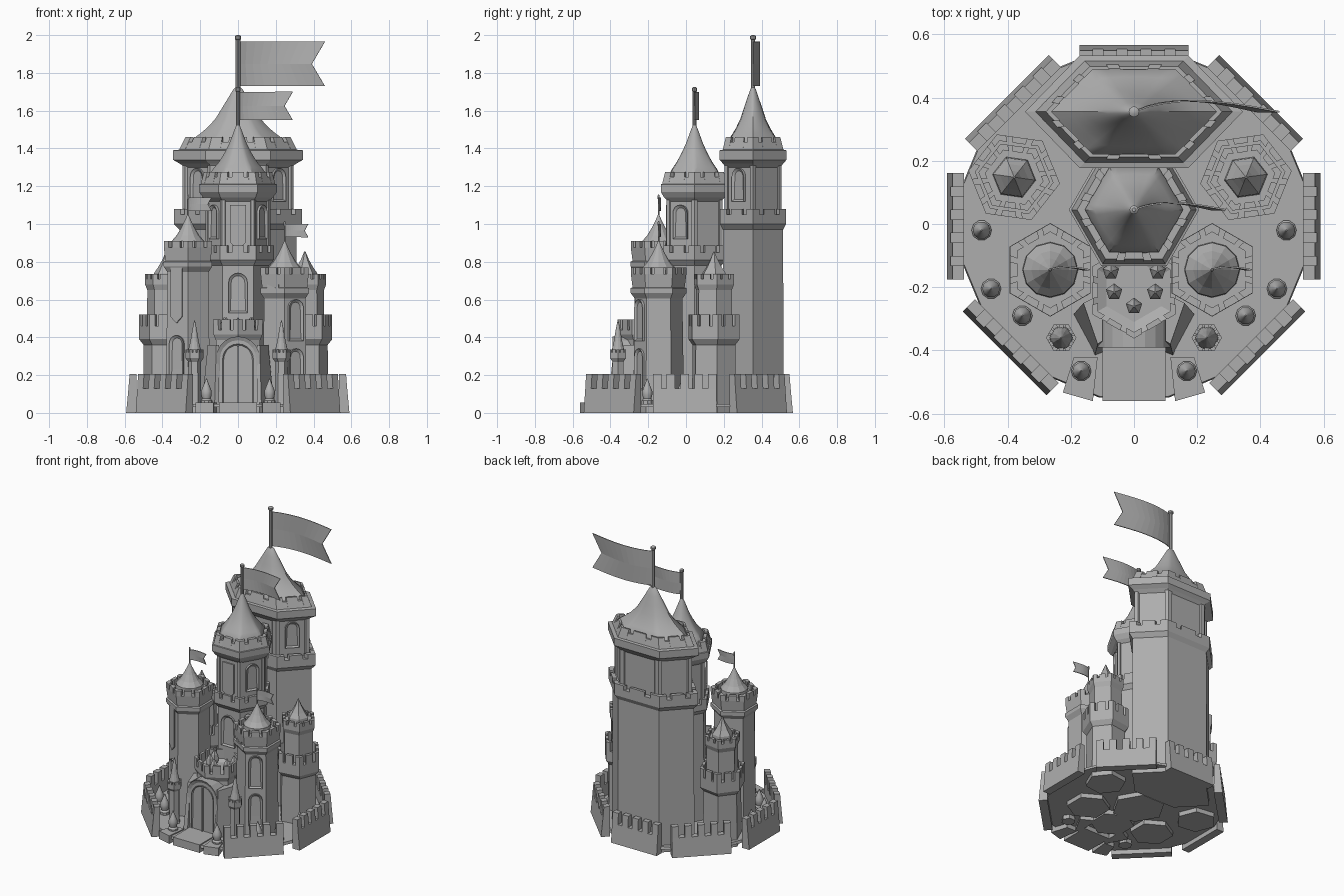
import bpy, bmesh
from math import sin, cos, pi, radians
from mathutils import Vector

cube = bpy.data.objects.get("Cube")
if cube:
    bpy.data.objects.remove(cube)

stone = bpy.data.materials.new("stone grey")
stone.use_nodes = True
GREY = (0.42, 0.42, 0.42, 1)
stone.diffuse_color = GREY
stone.node_tree.nodes["Principled BSDF"].inputs["Base Color"].default_value = GREY


def finish(name, bm, smooth=False):
    bmesh.ops.recalc_face_normals(bm, faces=bm.faces)
    mesh = bpy.data.meshes.new(name)
    bm.to_mesh(mesh)
    bm.free()
    mesh.materials.append(stone)
    ob = bpy.data.objects.new(name, mesh)
    bpy.context.scene.collection.objects.link(ob)
    if smooth:
        bpy.ops.object.select_all(action='DESELECT')
        bpy.context.view_layer.objects.active = ob
        ob.select_set(True)
        bpy.ops.object.shade_smooth_by_angle(angle=radians(35))
    return ob


def lathe(name, cx, cy, rows, sides=6, rot=0, sx=1, hexed=False, smooth=False):
    """Stack rings of (radius, z); hexed rings blend from hexagon to circle."""
    bm = bmesh.new()
    rings = []
    for k, (r, z) in enumerate(rows):
        ring = []
        for i in range(sides):
            a = 2 * pi * i / sides
            mix = max(0, 1 - 1.3 * k / len(rows)) if hexed else 0
            f = 1 - mix + mix * cos(pi / 6) / cos(a % (pi / 3) - pi / 6)
            ring.append(bm.verts.new((cx + r * f * cos(a + rot) * sx, cy + r * f * sin(a + rot), z)))
        rings.append(ring)
    for low, high in zip(rings, rings[1:]):
        for i in range(sides):
            j = (i + 1) % sides
            bm.faces.new((low[i], low[j], high[j], high[i]))
    bm.faces.new(rings[0])
    bm.faces.new(rings[-1])
    return finish(name, bm, smooth)


def add_block(bm, bottom, top):
    v = [bm.verts.new(p) for p in list(bottom) + list(top)]
    for f in ((3, 2, 1, 0), (4, 5, 6, 7), (0, 1, 5, 4), (1, 2, 6, 5), (2, 3, 7, 6), (3, 0, 4, 7)):
        bm.faces.new([v[i] for i in f])


def merlons(name, cx, cy, r0, r1, r_in, z0, z1, rot=0, sx=1, spans=((0, .2), (.33, .67), (.8, 1))):
    """Blocks along the six edges; those at the corners share a mitre."""
    bm = bmesh.new()

    def pt(r, i, t, z):
        p = [Vector((cx + r * cos(rot + k * pi / 3) * sx, cy + r * sin(rot + k * pi / 3), z)) for k in (i, i + 1)]
        return p[0].lerp(p[1], t)
    for i in range(6):
        for a, b in spans:
            add_block(bm, *[[pt(ro, i, a, z), pt(ro, i, b, z), pt(r_in, i, b, z), pt(r_in, i, a, z)]
                            for ro, z in ((r0, z0), (r1, z1))])
    finish(name, bm)


def arch(name, x, y, z, w, h, angle, depth=.025, rim=.014):
    """Round-headed opening with raised frame, facing the given direction."""
    n = Vector((cos(angle), sin(angle), 0))
    side = Vector((-n.y, n.x, 0))
    pts = [(-w, 0), (w, 0)] + [(w * cos(pi * i / 10), h - w + w * sin(pi * i / 10)) for i in range(11)]
    bm = bmesh.new()
    base = Vector((x, y, z)) - n * depth * .5
    back = [bm.verts.new(base + side * s + Vector((0, 0, t))) for s, t in pts]
    front = [bm.verts.new(v.co + n * depth) for v in back]
    for i in range(len(pts)):
        j = (i + 1) % len(pts)
        bm.faces.new((back[i], back[j], front[j], front[i]))
    bm.faces.new(back)
    face = bm.faces.new(front)
    bmesh.ops.remove_doubles(bm, verts=bm.verts, dist=.0001)
    bmesh.ops.inset_region(bm, faces=[face], thickness=rim)
    bmesh.ops.translate(bm, verts=face.verts, vec=-n * .01)
    finish(name, bm)


def box(name, x0, x1, y0, y1, z0, z1):
    bm = bmesh.new()
    add_block(bm, *[[(x0, y0, z), (x1, y0, z), (x1, y1, z), (x0, y1, z)] for z in (z0, z1)])
    finish(name, bm)


def flag(name, x, y, z_pole, z_top, z0, z1, length, r):
    lathe(name + "_pole", x, y, [(r, z_pole), (r, z_top - .025), (r * 1.4, z_top - .02),
                                 (r * 1.4, z_top - .006), (r * .6, z_top)], 10, smooth=True)
    bm = bmesh.new()
    n, cols = 10, []
    for i in range(n + 1):
        t = i / n
        wave = y + .075 * length * sin(pi * t ** .8)
        cols.append([bm.verts.new((x + length * t * s, wave, z))
                     for s, z in ((1, z0), (.85, (z0 + z1) / 2), (1, z1))])
    for a, b in zip(cols, cols[1:]):
        for k in (0, 1):
            bm.faces.new((a[k], b[k], b[k + 1], a[k + 1]))
    ob = finish(name, bm)
    solid = ob.modifiers.new("thickness", 'SOLIDIFY')
    solid.thickness = .005
    solid.offset = 0


def banner(name, x, y, angle, w, z0, z1):
    n = Vector((cos(angle), sin(angle), 0))
    side = Vector((-n.y, n.x, 0))
    bm = bmesh.new()
    vs = [bm.verts.new(Vector((x, y, z)) + side * s)
          for s, z in ((-w, z1), (-w, z0 + w), (0, z0), (w, z0 + w), (w, z1))]
    geo = bmesh.ops.extrude_face_region(bm, geom=[bm.faces.new(vs)])
    bmesh.ops.translate(bm, vec=n * .009, verts=[g for g in geo["geom"] if isinstance(g, bmesh.types.BMVert)])
    finish(name, bm)


# Ground plate, steps and entrance ramp
lathe("ground", 0, 0, [(.56, .03), (.556, .048)], 16, pi / 16)
box("ramp", -.1, .1, -.56, -.36, 0, .055)
for s in (-1, 1):
    bm = bmesh.new()
    add_block(bm, *[[(s * .13, -.56, z), (s * .225, -.533, z), (s * .19, -.42, z), (s * .115, -.42, z)] for z in (0, .055)])
    finish("entrance_plinth", bm)

# Outer walls with teeth, leaving the front open: (half length, distance, sideways shift)
WALLS = ((.168, .59, -.007), (.187, .569, 0), (.173, .566, 0), (.187, .569, 0),
         (.168, .592, .007), (.187, .579, 0), None, (.187, .579, 0))
for i, wall in enumerate(WALLS):
    if not wall:
        continue
    half, far, shift = wall
    a = i * pi / 4
    n, side = Vector((cos(a), sin(a), 0)), Vector((-sin(a), cos(a), 0))
    bm = bmesh.new()

    def quad(r, s0, s1, z):
        return [n * d + side * (s + shift) + Vector((0, 0, z))
                for d, s in ((r, s0), (r, s1), (far - .055, s1), (far - .055, s0))]
    add_block(bm, quad(far, -half, half, 0), quad(far - .012, -half, half, .13))
    for k in range(5):
        c = (k - 2) / 2 * (half - .022)
        add_block(bm, quad(far - .012, c - .022, c + .022, .13), quad(far - .018, c - .022, c + .022, .205))
    finish("outer_wall", bm)

# Great keep at the rear
KY, KS, CORNERS = .355, 1.68, ((0, .1), (.9, 1))
lathe("keep", 0, KY, [(.186, 0), (.184, .97), (.202, 1), (.202, 1.05), (.167, 1.05), (.167, 1.3),
                      (.184, 1.32), (.205, 1.34), (.205, 1.39), (.15, 1.4)], sx=KS)
merlons("keep_corner_posts", 0, KY, .175, .175, .155, 1.04, 1.32, sx=KS, spans=CORNERS)
merlons("keep_lower_merlons", 0, KY, .202, .202, .18, 1.05, 1.08, sx=KS)
merlons("keep_top_merlons", 0, KY, .188, .166, .155, 1.385, 1.46, sx=KS)
merlons("keep_top_parapet", 0, KY, .188, .172, .155, 1.385, 1.435, sx=KS, spans=((0, 1),))
lathe("keep_roof", 0, KY, [(.158, 1.39), (.155, 1.435), (.122, 1.475), (.1, 1.505), (.072, 1.555),
                           (.05, 1.615), (.03, 1.67), (.014, 1.715), (.006, 1.725)],
      48, sx=KS, hexed=True, smooth=True)
flag("great_flag", 0, KY, 1.7, 2, 1.73, 1.965, .46, .012)

# Middle tower
MY = .045
lathe("middle_tower", 0, MY, [(.168, 0), (.165, .78), (.19, .81), (.19, .85), (.163, .85), (.163, 1.12),
                              (.185, 1.14), (.206, 1.17), (.206, 1.21), (.15, 1.22)])
merlons("middle_corner_posts", 0, MY, .171, .171, .15, .84, 1.14, spans=CORNERS)
merlons("middle_lower_merlons", 0, MY, .19, .19, .17, .85, .885)
merlons("middle_top_parapet", 0, MY, .198, .185, .155, 1.21, 1.25, spans=((0, 1),))
merlons("middle_top_merlons", 0, MY, .198, .18, .155, 1.21, 1.275)
lathe("middle_roof", 0, MY, [(.158, 1.22), (.154, 1.26), (.125, 1.3), (.1, 1.33), (.072, 1.375),
                             (.045, 1.43), (.024, 1.485), (.006, 1.53)], 48, hexed=True, smooth=True)
flag("middle_flag", 0, MY, 1.5, 1.725, 1.55, 1.7, .29, .01)
arch("middle_front_window", 0, MY - .143, .53, .05, .21, -pi / 2)
banner("middle_banner", 0, MY - .143, -pi / 2, .042, .86, 1.1)

# Windows on the angled faces of the keep and middle tower
for s in (-1, 1):
    arch("keep_window", s * .212, KY - .073, 1.12, .045, .175, -pi / 2 + s * radians(44))
    arch("middle_window", s * .124, MY - .0715, .92, .043, .18, -pi / 2 + s * pi / 3)

# Two front towers of different height
for name, s, x, top in (("right", -1, -.265, .875), ("left", 1, .247, .735)):
    y, rot = -.145, pi / 6
    lathe(name + "_front_tower", x, y, [(.135, 0), (.126, top - .13), (.148, top - .1), (.148, top - .075),
                                        (.138, top - .07), (.147, top), (.1, top)], rot=rot)
    merlons(name + "_front_merlons", x, y, .147, .147, .12, top, top + .035, rot)
    lathe(name + "_front_roof", x, y, [(.088, top), (.086, top + .035), (.06, top + .065), (.036, top + .105),
                                       (.016, top + .145), (.003, top + .175)], 12)
    flag(name + "_small_flag", x, y, top + .15, top + .28, top + .195, top + .265, .125, .004)
    face = -pi / 2 + s * pi / 6
    wx, wy = x + .112 * cos(face), y + .112 * sin(face)
    for z in ((.12, .38) if s > 0 else (.19,)):
        arch(name + "_front_window", wx, wy, z, .043, .22, face)
    inner = face if s < 0 else -pi / 2 - pi / 6
    bx, by = x + .116 * cos(inner), y + .116 * sin(inner)
    banner(name + "_banner", bx, by, inner, .035, top - (.4 if s < 0 else .09), top - .08)

for s in (-1, 1):
    # Two-stage side turrets
    x, y, rot = -.379 if s < 0 else .354, .148, radians(8 * s)
    lathe("side_turret", x, y, [(.126, 0), (.122, .36), (.146, .39), (.146, .46), (.104, .46), (.102, .65),
                                (.114, .68), (.114, .71), (.06, .71)], rot=rot)
    merlons("side_turret_merlons", x, y, .146, .146, .124, .46, .52, rot)
    merlons("side_turret_top_merlons", x, y, .114, .114, .092, .71, .735, rot)
    lathe("side_turret_roof", x, y, [(.07, .7), (.066, .74), (.045, .77), (.022, .81), (.003, .855)], 6, rot)

    # Slender gate spires
    x, y = s * .23, -.36
    lathe("gate_spire_shaft", x, y, [(.045, 0), (.036, .06), (.033, .27), (.048, .29), (.048, .32), (.038, .32)])
    merlons("gate_spire_merlons", x, y, .048, .048, .036, .32, .335)
    lathe("gate_spire_roof", x, y, [(.036, .32), (.022, .38), (.012, .44), (.002, .49)], 12)

    # Gate buttresses
    bm = bmesh.new()
    add_block(bm, [(s * .1, -.41, 0), (s * .125, -.42, 0), (s * .195, -.29, 0), (s * .1, -.24, 0)],
              [(s * .1, -.37, .36), (s * .115, -.38, .36), (s * .16, -.25, .36), (s * .1, -.22, .36)])
    finish("gate_buttress", bm)

    # Clipped garden trees in pots
    for x, y in ((.167, -.465), (.482, -.02), (.452, -.205), (.353, -.29)):
        lathe("garden_tree", s * x, y, [(.032, .04), (.032, .065), (.022, .075), (.028, .095), (.028, .115),
                                        (.02, .135), (.01, .16), (.002, .182)], 10, smooth=True)

# Gatehouse with arched door
GY = -.21
lathe("gatehouse", 0, GY, [(.138, 0), (.135, .385), (.15, .415), (.15, .44), (.1, .42)], rot=pi / 6)
merlons("gatehouse_merlons", 0, GY, .15, .152, .132, .435, .495, pi / 6)
arch("gate_surround", 0, -.31, .03, .115, .375, -pi / 2, .16, .02)
arch("gate_door", 0, -.382, .05, .082, .315, -pi / 2, .012, .008)
box("door_seam", -.004, .004, -.39, -.38, .05, .355)

# Little spikes standing on the gatehouse roof
for x, y in ((-.073, -.15), (.075, -.15), (-.063, -.215), (.067, -.215), (0, -.26)):
    lathe("roof_spike", x, y, [(.02, .41), (.027, .445), (.02, .475), (.003, .505)], 5, pi / 2)
